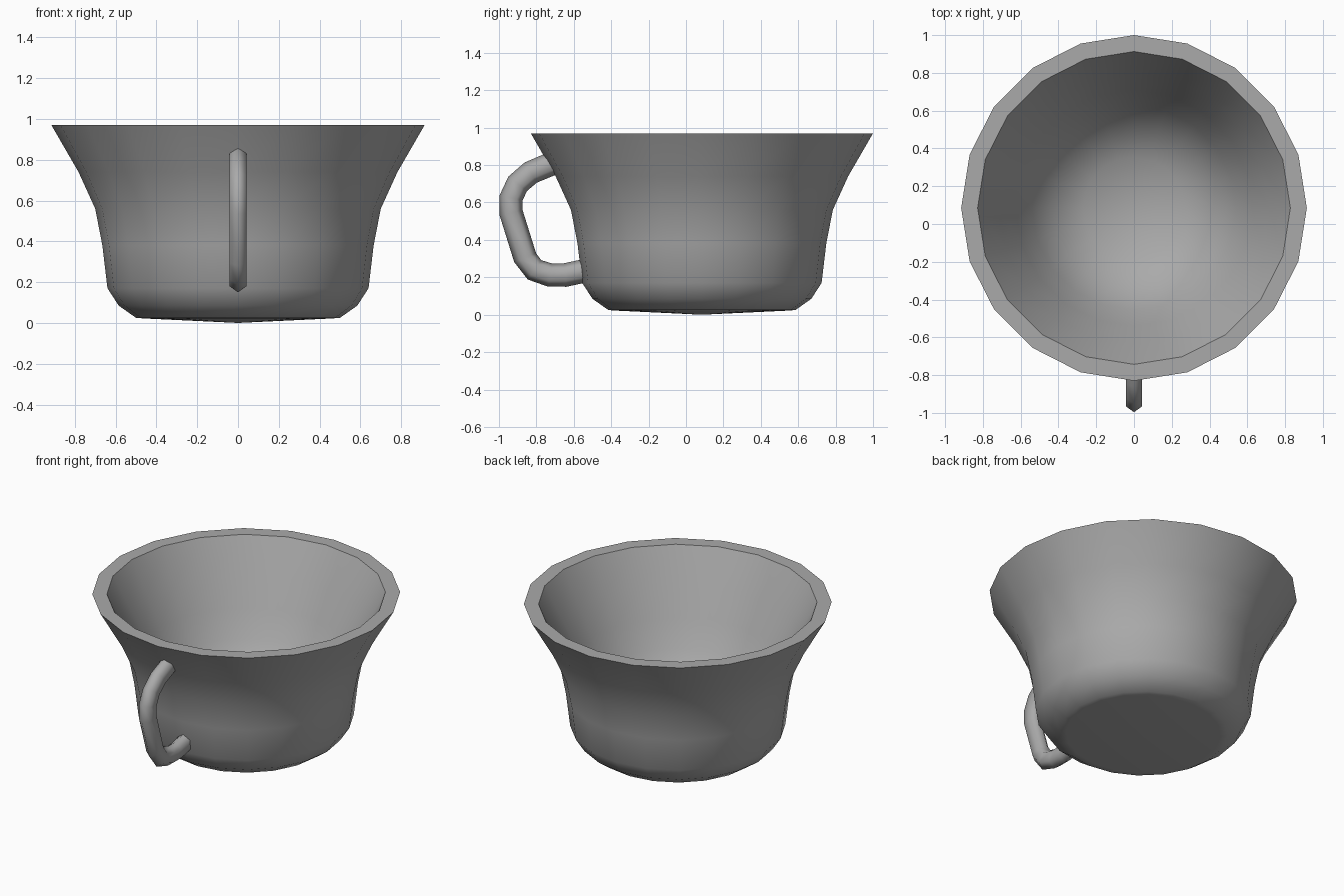
import bpy, bmesh
from math import sin, cos, pi, radians
from mathutils import Vector

cube = bpy.data.objects.get("Cube")
if cube:
    bpy.data.objects.remove(cube, do_unlink=True)

grey = bpy.data.materials.new("plain grey")
grey.use_nodes = True
colour = (0.4, 0.4, 0.4, 1)
grey.diffuse_color = colour
grey.node_tree.nodes["Principled BSDF"].inputs["Base Color"].default_value = colour


def finish(bm, name, crease):
    """Turn a bmesh into a smooth object, sharp where faces bend past crease."""
    bmesh.ops.recalc_face_normals(bm, faces=bm.faces[:])
    mesh = bpy.data.meshes.new(name)
    bm.to_mesh(mesh)
    bm.free()
    mesh.materials.append(grey)
    obj = bpy.data.objects.new(name, mesh)
    bpy.context.collection.objects.link(obj)
    bpy.ops.object.select_all(action="DESELECT")
    obj.select_set(True)
    bpy.context.view_layer.objects.active = obj
    bpy.ops.object.shade_smooth_by_angle(angle=radians(crease))
    return obj


# Bowl: outer wall up to the flat rim, then a rounded hollow inside
outer = [(0, 0), (.46, .022), (.50, .025), (.585, .085), (.64, .17),
         (.665, .38), (.70, .56), (.782, .74), (.915, .97)]
inner = [(.828, .97), (.715, .76), (.625, .58), (.54, .42),
         (.43, .28), (.27, .19), (0, .15)]
bm = bmesh.new()
verts = [bm.verts.new((0, r, z)) for r, z in outer + inner]
edges = [bm.edges.new(pair) for pair in zip(verts, verts[1:])]
bmesh.ops.spin(bm, geom=verts + edges, cent=(0, 0, 0), axis=(0, 0, 1),
               angle=2 * pi, steps=20)
bmesh.ops.remove_doubles(bm, verts=bm.verts[:], dist=0.001)
finish(bm, "cup_bowl", 45).location.y = 0.085

# Handle: six-sided tube, slightly narrower sideways, swept along a hook
path = [Vector((0, y, z)) for y, z in [
    (-.69, .815), (-.735, .80), (-.83, .76), (-.90, .70), (-.935, .625),
    (-.935, .545), (-.86, .305), (-.81, .24), (-.727, .212),
    (-.647, .212), (-.54, .235)]]
sides = 6
bm = bmesh.new()
rings = []
for i, p in enumerate(path):
    along = (path[min(i + 1, len(path) - 1)] - path[max(i - 1, 0)]).normalized()
    across = along.cross(Vector((1, 0, 0)))
    rings.append([bm.verts.new(p + across * 0.063 * cos(2 * pi * k / sides)
                               + Vector((0.049 * sin(2 * pi * k / sides), 0, 0)))
                  for k in range(sides)])
for a, b in zip(rings, rings[1:]):
    for k in range(sides):
        n = (k + 1) % sides
        bm.faces.new((a[k], a[n], b[n], b[k]))
for end in (rings[0], rings[-1]):
    bm.faces.new(end)
finish(bm, "cup_handle", 80)
